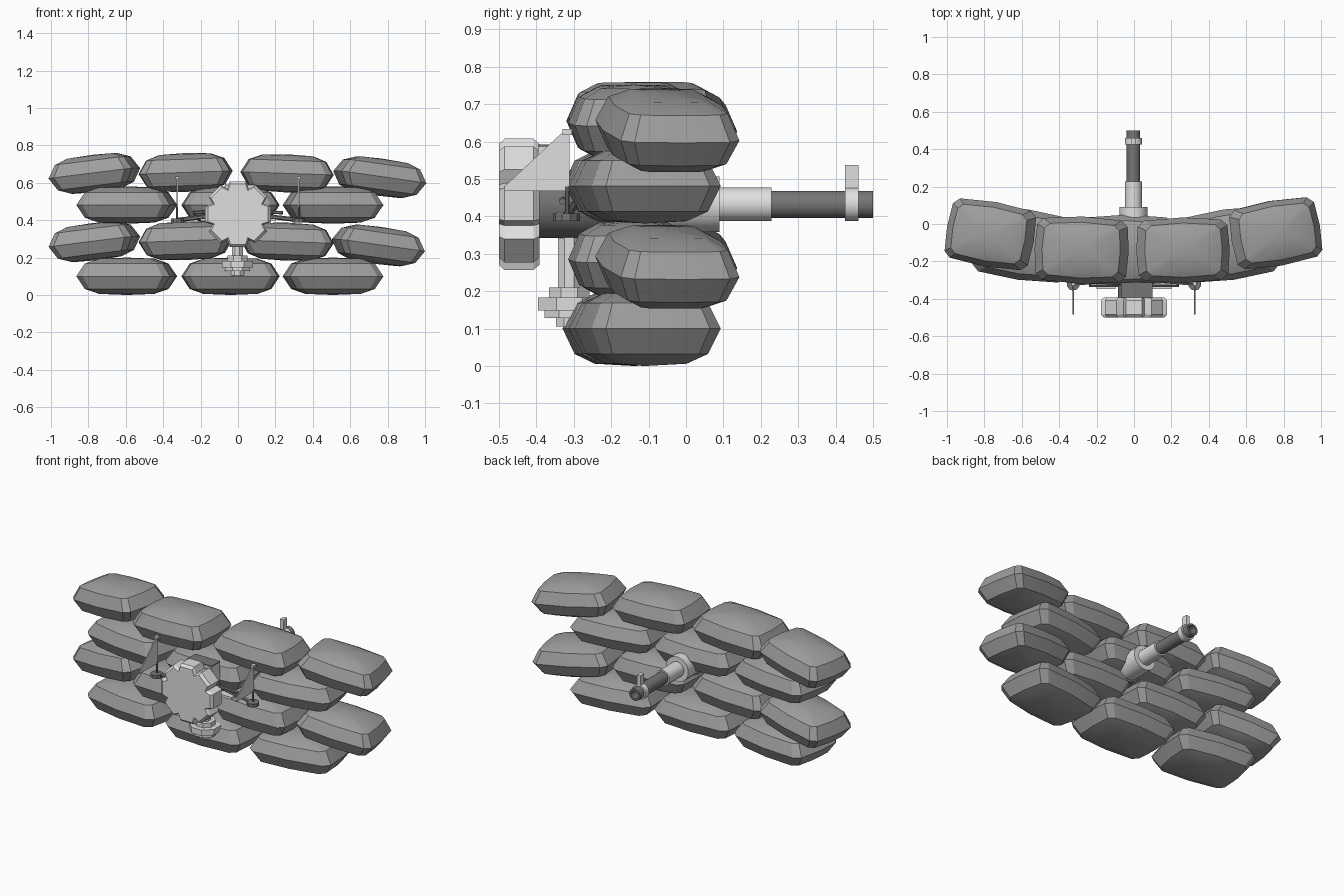
import bpy, bmesh, math
from mathutils import Matrix, Vector

if "Cube" in bpy.data.objects:
    bpy.data.objects.remove(bpy.data.objects["Cube"])


def mat(name, v):
    m = bpy.data.materials.new(name)
    m.diffuse_color = (v, v, v, 1)
    m.use_nodes = True
    m.node_tree.nodes["Principled BSDF"].inputs["Base Color"].default_value = m.diffuse_color
    return m


BAG = mat("sandbag grey", 0.34)
LIGHT = mat("light metal", 0.74)
DARK = mat("dark metal", 0.18)


def finish(name, bm, material, angle=30):
    bmesh.ops.recalc_face_normals(bm, faces=bm.faces)
    me = bpy.data.meshes.new(name)
    bm.to_mesh(me)
    bm.free()
    me.materials.append(material)
    ob = bpy.data.objects.new(name, me)
    bpy.context.collection.objects.link(ob)
    bpy.ops.object.select_all(action='DESELECT')
    ob.select_set(True)
    bpy.context.view_layer.objects.active = ob
    bpy.ops.object.shade_smooth_by_angle(angle=math.radians(angle))
    return ob


def lathe(name, profile, material, n=16, origin=(0, 0, 0), axis='Y'):
    """Spin (distance along axis, radius) points; a zero radius closes the end."""
    bm = bmesh.new()
    rings = []
    for d, r in profile:
        ring = []
        for i in range(n if r else 1):
            a = 2 * math.pi * (i + 0.5) / n
            p = (r * math.cos(a), d, r * math.sin(a)) if axis == 'Y' else \
                (r * math.cos(a), r * math.sin(a), d)
            ring.append(bm.verts.new(Vector(p) + Vector(origin)))
        rings.append(ring)
    for a, b in zip(rings, rings[1:]):
        for i in range(n):
            j = (i + 1) % n
            if len(a) == 1:
                bm.faces.new((a[0], b[i], b[j]))
            elif len(b) == 1:
                bm.faces.new((a[i], a[j], b[0]))
            else:
                bm.faces.new((a[i], a[j], b[j], b[i]))
    return finish(name, bm, material)


def box(name, lo, hi, material):
    bm = bmesh.new()
    lo, hi = Vector(lo), Vector(hi)
    bmesh.ops.create_cube(bm, size=1, matrix=Matrix.Translation((lo + hi) / 2)
                          @ Matrix.Diagonal((*(hi - lo), 1)))
    return finish(name, bm, material)


def rod(name, a, b, r, material, n=6):
    a, b = Vector(a), Vector(b)
    bm = bmesh.new()
    rot = (b - a).to_track_quat('Z', 'Y').to_matrix().to_4x4()
    bmesh.ops.create_cone(bm, segments=n, cap_ends=True, radius1=r, radius2=r, depth=(b - a).length,
                          matrix=Matrix.Translation((a + b) / 2) @ rot)
    return finish(name, bm, material)


# Sandbag: pillow made of stacked, rounded-rectangle rings
QUARTER = [(1, 0), (0.96, 0.74), (0.82, 0.92), (0, 1)]
PLAN = {(sx * x, sy * y) for x, y in QUARTER for sx in (1, -1) for sy in (1, -1)}
PLAN = sorted(PLAN, key=lambda p: math.atan2(p[1], p[0]) % (2 * math.pi))
LEVELS = [(0.55, -0.94), (0.83, -0.68), (1, 0), (0.83, 0.68), (0.55, 0.94)]


def sandbag(name, loc, size, yaw=0, roll=0):
    bm = bmesh.new()
    m = Matrix.Translation(loc) @ Matrix.Rotation(math.radians(yaw), 4, 'Z') \
        @ Matrix.Rotation(math.radians(roll), 4, 'Y') @ Matrix.Diagonal((*size, 1))
    rings = [[bm.verts.new(m @ Vector((x * s, y * s, z))) for x, y in PLAN] for s, z in LEVELS]
    n = len(PLAN)
    for a, b in zip(rings, rings[1:]):
        for i in range(n):
            bm.faces.new((a[i], a[(i + 1) % n], b[(i + 1) % n], b[i]))
    for ring, z in ((rings[0], -1), (rings[-1], 1)):
        c = bm.verts.new(m @ Vector((0, 0, z)))
        for i in range(n):
            bm.faces.new((ring[i], ring[(i + 1) % n], c))
    return finish(name, bm, BAG, 28)


# Rows of three bags (outer ones turned back)
for r, z in enumerate((0.1, 0.481)):
    for i, (x, y, yaw) in enumerate(((-0.595, -0.11, -8), (-0.04, -0.14, 0), (0.508, -0.11, 8))):
        sandbag(f"sandbag_three_row{r}_{i}", (x, y, z), (0.263, 0.19, 0.1), yaw, 0)

# Rows of four bags (outer ones turned back and sagging outwards)
for r, z in enumerate((0.29, 0.655)):
    sandbag(f"sandbag_left_end_{r}", (-0.768, -0.055, z - 0.005), (0.237, 0.175, 0.1), -10, -7)
    sandbag(f"sandbag_left_mid_{r}", (-0.28, -0.14, z), (0.252, 0.18, 0.104), -2, -2)
    sandbag(f"sandbag_right_mid_{r}", (0.262, -0.14, z - 0.005), (0.25, 0.175, 0.102), 1, 2)
    sandbag(f"sandbag_right_end_{r}", (0.75 + 0.008 * r, -0.05, z - 0.025), (0.242, 0.175, 0.1), 10, 8)

# Gun: stepped sleeve and hollow barrel pointing backwards through the wall
Z = 0.432
lathe("receiver", [(-0.4, 0), (-0.4, 0.092), (-0.05, 0.092), (-0.05, 0)], DARK, origin=(0.005, 0, Z))
lathe("sleeve", [(-0.06, 0), (-0.06, 0.076), (0.09, 0.076), (0.09, 0.046), (0.228, 0.046),
                 (0.228, 0)], LIGHT, origin=(-0.003, 0, Z))
lathe("barrel", [(0.2, 0), (0.2, 0.037), (0.5, 0.037), (0.5, 0.024), (0.4, 0.024), (0.4, 0)],
      DARK, origin=(-0.003, 0, Z))
lathe("sight_ring", [(0.425, 0.03), (0.425, 0.046), (0.461, 0.046), (0.461, 0.03)],
      LIGHT, origin=(-0.003, 0, Z))
box("front_sight", (-0.015, 0.425, Z + 0.036), (0.009, 0.461, 0.537), LIGHT)

# Eight-lobed drum facing the front, with chamfered rims
bm = bmesh.new()
rings = []
for y, k in ((-0.5, 0.92), (-0.485, 1), (-0.408, 1), (-0.392, 0.92)):
    ring = []
    for i in range(8):
        for da, r in ((-14, 0.181), (14, 0.181), (22.5, 0.148)):
            a = math.radians(i * 45 + da)
            ring.append(bm.verts.new((r * k * math.cos(a), y, Z + r * k * math.sin(a))))
    rings.append(ring)
for a, b in zip(rings, rings[1:]):
    for i in range(24):
        bm.faces.new((a[i], a[(i + 1) % 24], b[(i + 1) % 24], b[i]))
bm.faces.new(rings[0])
bm.faces.new(rings[-1])
finish("drum", bm, LIGHT, 15)

# Housing behind the drum, with dark lid
box("housing", (-0.07, -0.395, 0.47), (0.098, -0.312, 0.585), LIGHT)
box("housing_lid", (-0.07, -0.395, 0.585), (0.098, -0.312, 0.592), DARK)

# Side arms with pads and thin triangular grips
for side, s in (("left", -1), ("right", 1)):
    rod(f"{side}_arm", (s * 0.08, -0.3, 0.43), (s * 0.33, -0.32, 0.4), 0.012, DARK)
    rod(f"{side}_upper_arm", (s * 0.08, -0.33, 0.445), (s * 0.24, -0.33, 0.44), 0.009, DARK)
    lathe(f"{side}_pad", [(0.388, 0), (0.388, 0.036), (0.408, 0.036), (0.408, 0)], DARK, 10,
          (s * 0.325, -0.32, 0), 'Z')
    box(f"{side}_bracket", (s * 0.1, -0.348, 0.395), (s * 0.2, -0.3, 0.41), LIGHT)
    rod(f"{side}_grip_post", (s * 0.325, -0.318, 0.405), (s * 0.325, -0.318, 0.48), 0.006, DARK)
    bm = bmesh.new()
    outline = [(-0.312, 0.468), (-0.312, 0.622), (-0.333, 0.622), (-0.485, 0.48), (-0.485, 0.468)]
    face = bm.faces.new([bm.verts.new((s * 0.325 - 0.003, y, z)) for y, z in outline])
    ext = bmesh.ops.extrude_face_region(bm, geom=[face])
    bmesh.ops.translate(bm, vec=(0.006, 0, 0),
                        verts=[v for v in ext['geom'] if isinstance(v, bmesh.types.BMVert)])
    finish(f"{side}_grip_plate", bm, LIGHT)
    box(f"{side}_grip_tip", (s * 0.325 - 0.01, -0.33, 0.617), (s * 0.325 + 0.01, -0.305, 0.633), LIGHT)

# Pedestal below the drum: stacked octagonal discs and a post
lathe("pedestal", [(0.105, 0), (0.105, 0.038), (0.128, 0.038), (0.128, 0.072), (0.148, 0.072),
                   (0.148, 0.09), (0.183, 0.09), (0.183, 0.058), (0.21, 0.058), (0.21, 0.032),
                   (0.36, 0.032), (0.36, 0)], LIGHT, 8, (-0.003, -0.312, 0), 'Z')
